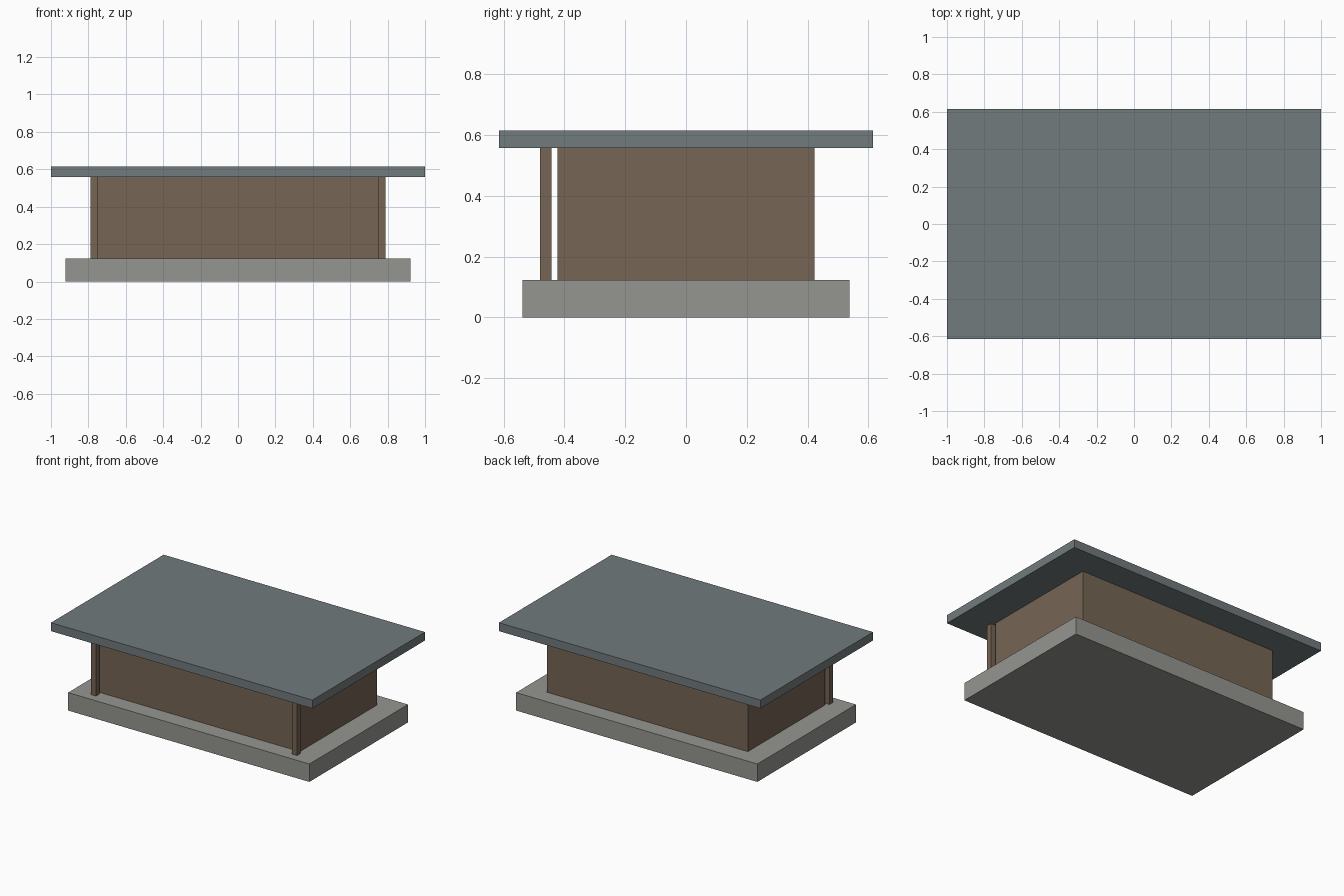
import bpy

if "Cube" in bpy.data.objects:
    bpy.data.objects.remove(bpy.data.objects["Cube"])


def material(name, rgb):
    m = bpy.data.materials.new(name)
    m.diffuse_color = (*rgb, 1)
    m.use_nodes = True
    m.node_tree.nodes["Principled BSDF"].inputs["Base Color"].default_value = m.diffuse_color
    return m


def box(name, center, size, mat):
    bpy.ops.mesh.primitive_cube_add(size=1, location=center)
    ob = bpy.context.object
    ob.name = name
    ob.scale = size
    bpy.ops.object.transform_apply(location=False, rotation=False, scale=True)
    ob.data.materials.append(mat)
    return ob


stone = material("stone_grey", (0.30, 0.305, 0.28))
timber = material("timber_brown", (0.18, 0.13, 0.088))
slate = material("slate_blue_grey", (0.165, 0.197, 0.205))

BASE_TOP, ROOF_BOTTOM, ROOF_TOP = 0.124, 0.558, 0.616
wall_z = (BASE_TOP + ROOF_BOTTOM) / 2
wall_h = ROOF_BOTTOM - BASE_TOP

# Foundation slab, room and flat overhanging roof
box("foundation", (0, 0, BASE_TOP / 2), (1.846, 1.077, BASE_TOP), stone)
box("walls", (0, 0, wall_z), (1.538, 0.846, wall_h), timber)
box("roof", (0, 0, (ROOF_BOTTOM + ROOF_TOP) / 2),
    (2.0, 1.231, ROOF_TOP - ROOF_BOTTOM), slate)

# Pair of square posts under the front overhang
for side, label in ((-1, "left"), (1, "right")):
    box(f"front_post_{label}", (side * 0.769, -0.4615, wall_z),
        (0.0385, 0.0385, wall_h), timber)
